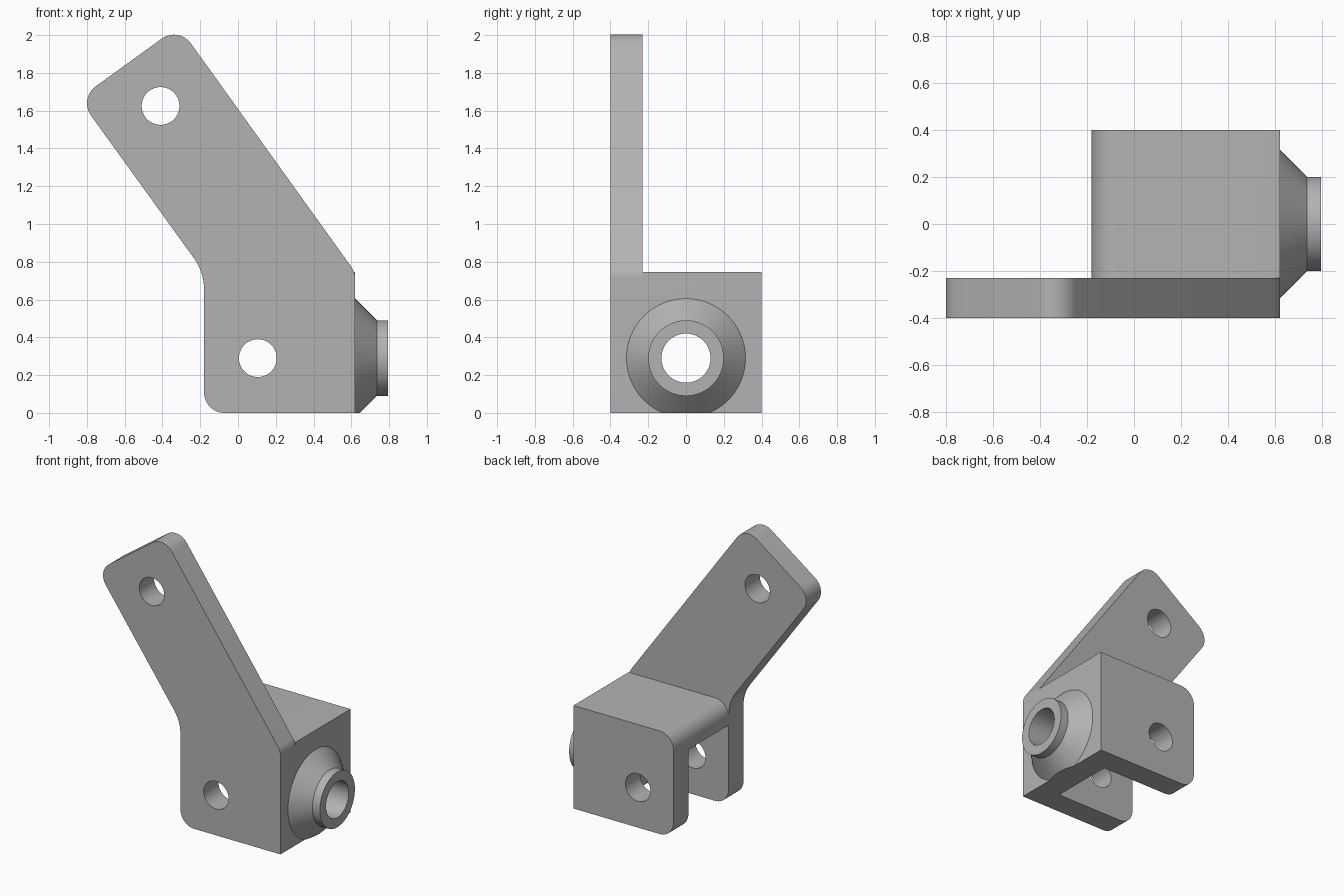
import bpy, bmesh, math
from mathutils import Vector, Matrix

cube = bpy.data.objects.get("Cube")
if cube:
    bpy.data.objects.remove(cube, do_unlink=True)

R = 0.11          # common corner radius
T = 0.17          # wall thickness
HALF = 0.4        # half depth
TOP = 0.745       # block height
LEFT, RIGHT = -0.18, 0.62
HOLE_Z = 0.29

grey = bpy.data.materials.new("plain_grey")
grey.use_nodes = True
colour = (0.45, 0.45, 0.45, 1)
grey.diffuse_color = colour
grey.node_tree.nodes["Principled BSDF"].inputs["Base Color"].default_value = colour


def finish(name, bm):
    bmesh.ops.recalc_face_normals(bm, faces=bm.faces)
    mesh = bpy.data.meshes.new(name)
    bm.to_mesh(mesh)
    bm.free()
    mesh.materials.append(grey)
    obj = bpy.data.objects.new(name, mesh)
    bpy.context.collection.objects.link(obj)
    return obj


def fillet(corners, steps=12):
    """Round each (x, z, radius) corner of a closed outline with a tangent arc."""
    out = []
    for i, (x, z, r) in enumerate(corners):
        p = Vector((x, z))
        if r == 0:
            out.append(p)
            continue
        a = (Vector(corners[i - 1][:2]) - p).normalized()
        b = (Vector(corners[(i + 1) % len(corners)][:2]) - p).normalized()
        half = a.angle(b) / 2
        centre = p + (a + b).normalized() * (r / math.sin(half))
        start = p + a * (r / math.tan(half)) - centre
        end = p + b * (r / math.tan(half)) - centre
        sweep = math.pi - 2 * half
        for k in range(steps + 1):
            t = k / steps
            arc = start * math.sin((1 - t) * sweep) + end * math.sin(t * sweep)
            out.append(centre + arc / math.sin(sweep))
    return out


def slab(name, corners, y0, y1):
    """Extrude a rounded x-z outline from y0 to y1."""
    bm = bmesh.new()
    face = bm.faces.new([bm.verts.new((p.x, y0, p.y)) for p in fillet(corners)])
    new = bmesh.ops.extrude_face_region(bm, geom=[face])["geom"]
    verts = [v for v in new if isinstance(v, bmesh.types.BMVert)]
    bmesh.ops.translate(bm, vec=(0, y1 - y0, 0), verts=verts)
    return finish(name, bm)


def box(name, x0, x1, y0, y1, z0, z1):
    return slab(name, [(x0, z0, 0), (x1, z0, 0), (x1, z1, 0), (x0, z1, 0)], y0, y1)


def rod(name, radius, length, axis, centre):
    bm = bmesh.new()
    bmesh.ops.create_cone(bm, cap_ends=True, segments=64, radius1=radius, radius2=radius,
                          depth=length, matrix=Matrix.Translation(centre)
                          @ Matrix.Rotation(math.pi / 2, 4, axis))
    return finish(name, bm)


def lathe_x(name, profile, z, segments=96):
    """Turn an (x, radius) profile about a line along x at height z."""
    bm = bmesh.new()
    vs = [bm.verts.new((x, 0, z + r)) for x, r in profile]
    edges = [bm.edges.new(pair) for pair in zip(vs, vs[1:])]
    bmesh.ops.spin(bm, geom=vs + edges, cent=(0, 0, z), axis=(1, 0, 0),
                   angle=2 * math.pi, steps=segments)
    bmesh.ops.remove_doubles(bm, verts=bm.verts, dist=1e-5)
    return finish(name, bm)


def combine(target, other, operation):
    mod = target.modifiers.new(operation, "BOOLEAN")
    mod.operation, mod.object, mod.solver = operation, other, "EXACT"
    bpy.context.view_layer.objects.active = target
    bpy.ops.object.modifier_apply(modifier=mod.name)
    bpy.data.objects.remove(other, do_unlink=True)


# Clevis block with rounded free end
bracket = slab("bracket", [(LEFT, 0, R), (RIGHT, 0, 0), (RIGHT, TOP, 0), (LEFT, TOP, R)],
               -HALF + T, HALF)

# Front cheek that continues into the slanted arm
arm = slab("arm", [(LEFT, 0, R), (RIGHT, 0, 0), (RIGHT, TOP, R), (-0.314, 2.046, R),
                   (-0.843, 1.664, R), (LEFT, TOP, R + T)], -HALF, -HALF + T)
combine(bracket, arm, "UNION")

# Flared boss with a collar
boss = lathe_x("boss", [(0.55, 0), (0.55, 0.315), (RIGHT, 0.315), (0.735, 0.2),
                        (0.795, 0.2), (0.795, 0)], HOLE_Z)
combine(bracket, boss, "UNION")

# Slot open below and at the free end, flat underside, bore and pin holes
cutters = [
    box("slot", -1, RIGHT - T, -HALF + T, HALF - T, -1, TOP - T),
    box("underside", -1, 1, -1, 1, -1, 0),
    rod("bore", 0.13, 1, "Y", (0.7, 0, HOLE_Z)),
    rod("pin_hole", 0.1, 2, "X", (0.105, 0, HOLE_Z)),
    rod("arm_hole", 0.1, 1, "X", (-0.41, -0.3, 1.625)),
]
for cutter in cutters:
    combine(bracket, cutter, "DIFFERENCE")

bpy.ops.object.select_all(action="DESELECT")
bracket.select_set(True)
bpy.context.view_layer.objects.active = bracket
bpy.ops.object.shade_smooth_by_angle(angle=math.radians(25))
